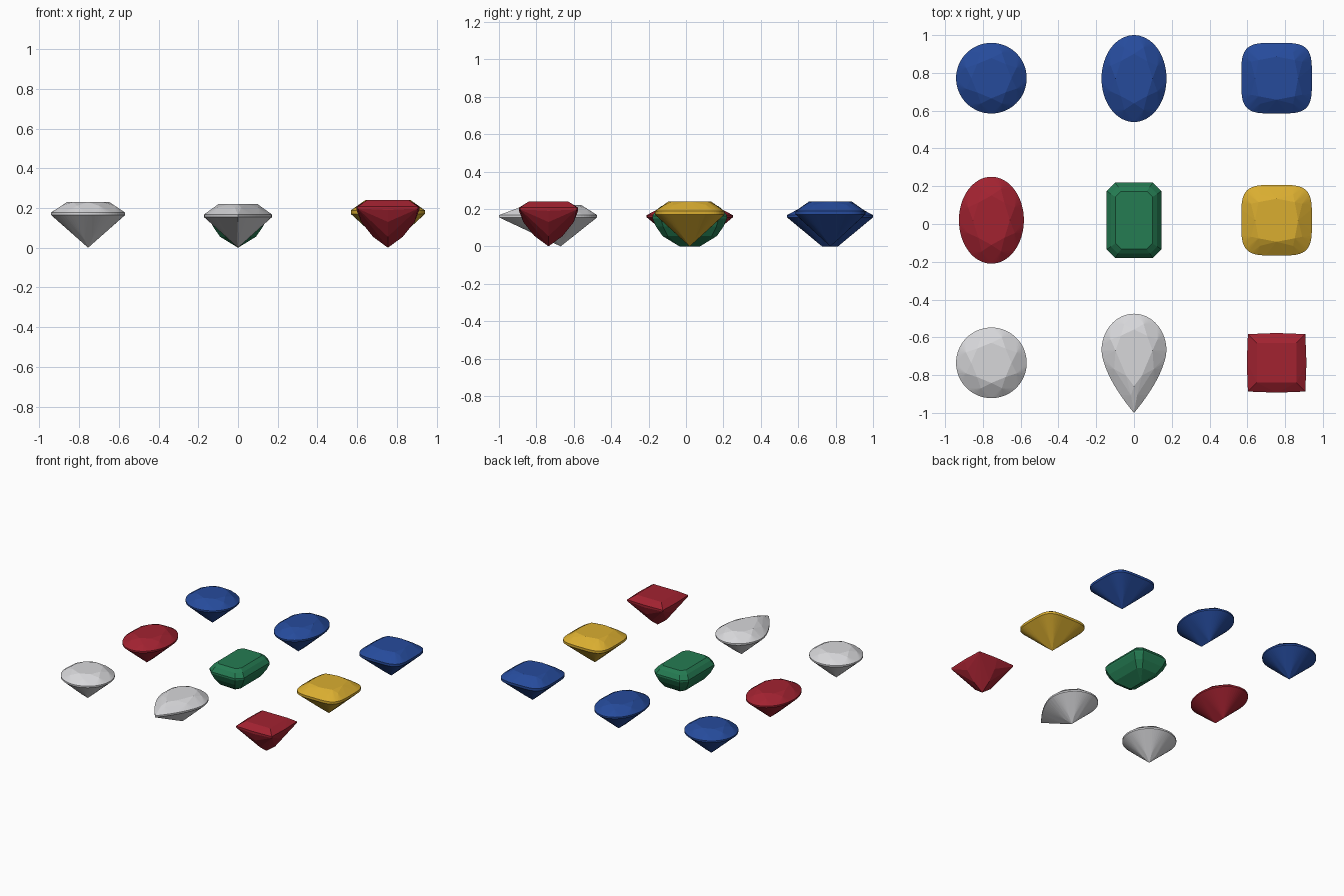
import bpy
import bmesh
import math

cube = bpy.data.objects.get("Cube")
if cube:
    bpy.data.objects.remove(cube, do_unlink=True)


def make_material(name, colour):
    mat = bpy.data.materials.new(name)
    mat.use_nodes = True
    rgba = (*colour, 1)
    mat.diffuse_color = rgba
    mat.node_tree.nodes["Principled BSDF"].inputs["Base Color"].default_value = rgba
    return mat


CLEAR = make_material("clear white", (0.68, 0.68, 0.70))
BLUE = make_material("sapphire blue", (0.019, 0.070, 0.33))
RED = make_material("ruby red", (0.36, 0.016, 0.030))
GREEN = make_material("emerald green", (0.018, 0.20, 0.085))
YELLOW = make_material("golden yellow", (0.70, 0.42, 0.03))


def build_gem(name, points, place, mat):
    """Wrap the facet corners of a convex cut stone and merge coplanar faces."""
    bm = bmesh.new()
    for p in points:
        bm.verts.new(p)
    bmesh.ops.convex_hull(bm, input=bm.verts)
    loose = [v for v in bm.verts if not v.link_faces]
    bmesh.ops.delete(bm, geom=loose, context='VERTS')
    bmesh.ops.dissolve_limit(bm, angle_limit=math.radians(0.6),
                             verts=bm.verts, edges=bm.edges)
    bmesh.ops.recalc_face_normals(bm, faces=bm.faces)
    mesh = bpy.data.meshes.new(name)
    bm.to_mesh(mesh)
    bm.free()
    mesh.materials.append(mat)
    obj = bpy.data.objects.new(name, mesh)
    obj.location = (*place, 0)
    bpy.context.collection.objects.link(obj)


# Girdle outlines as functions of angle
def superellipse(rx, ry, n=2):
    def power(v):
        return math.copysign(abs(v) ** (2 / n), v)
    return lambda a: (rx * power(math.cos(a)), ry * power(math.sin(a)))


def pear(a):
    c, s = math.cos(a), math.sin(a)
    if s >= 0:
        return 0.172 * c, 0.195 * s
    return math.copysign(0.172 * (1 - abs(s) ** 1.6), c), 0.33 * s


def brilliant(outline, top, girdle, table=0.57, proud=1.08, keel=0, band=0.012):
    """Facet corners: table, star points, girdle band, pavilion, culet."""
    def at(a, scale, z):
        x, y = outline(a)
        return x * scale, y * scale, z

    pts = [(0, -keel, 0), (0, keel, 0)]
    for k in range(64):
        a = math.tau * k / 64
        pts += [at(a, 1, girdle), at(a, 1, girdle + band)]
    drop = top - girdle - band
    for k in range(8):
        a = math.tau * k / 8
        b = a + math.pi / 8
        pts.append(at(a, table, top))
        pts.append(at(b, 0.72 * proud, top - 0.35 * drop))
        if not keel:
            pts.append(at(b, 0.25 * proud, 0.25 * girdle))
    return pts


def step_ring(hx, hy, cut, z):
    """Rectangle with clipped corners at one height."""
    return [(sx * x, sy * y, z) for sx in (-1, 1) for sy in (-1, 1)
            for x, y in ((hx, hy - cut), (hx - cut, hy))]


# Round, oval, cushion and pear stones
ROUND = brilliant(superellipse(0.187, 0.187), 0.23, 0.165)
OVAL = brilliant(superellipse(0.172, 0.23), 0.22, 0.155, keel=0.043)
CUSHION = brilliant(superellipse(0.187, 0.187, 4), 0.24, 0.17,
                    table=0.61, proud=1.05, band=0.018)
LEFT, RIGHT = 0.755, -0.755
BACK, MIDDLE, FRONT = 0.772, 0.02, -0.735

build_gem("round_blue_gem", ROUND, (RIGHT, BACK), BLUE)
build_gem("round_clear_gem", ROUND, (RIGHT, FRONT), CLEAR)
build_gem("oval_blue_gem", OVAL, (0, 0.77), BLUE)
build_gem("oval_red_gem", OVAL, (RIGHT, MIDDLE), RED)
build_gem("cushion_blue_gem", CUSHION, (LEFT, BACK), BLUE)
build_gem("cushion_yellow_gem", CUSHION, (LEFT, MIDDLE), YELLOW)
build_gem("pear_clear_gem", brilliant(pear, 0.22, 0.155), (0, -0.67), CLEAR)

# Step-cut rectangular stone with a keel
steps = [(0, -0.055, 0), (0, 0.055, 0)]
for hx, hy, cut, z in ((0.09, 0.145, 0.028, 0.055), (0.125, 0.18, 0.038, 0.105),
                       (0.145, 0.20, 0.045, 0.15), (0.145, 0.20, 0.045, 0.163),
                       (0.122, 0.177, 0.038, 0.195), (0.098, 0.153, 0.03, 0.215)):
    steps += step_ring(hx, hy, cut, z)
build_gem("rectangular_green_gem", steps, (0, MIDDLE), GREEN)

# Square stone: straight corner ridges, bulged sides below the girdle
square = [(0, 0, 0)]
for sx in (-1, 1):
    for sy in (-1, 1):
        square += [(sx * r, sy * r, z) for r, z in
                   ((0.105, 0.24), (0.152, 0.207), (0.152, 0.197))]
for c, s in ((1, 0), (0, 1), (-1, 0), (0, -1)):
    square += [(c * r, s * r, z) for r, z in
               ((0.158, 0.207), (0.158, 0.19), (0.135, 0.13), (0.075, 0.055))]
build_gem("square_red_gem", square, (LEFT, FRONT), RED)
